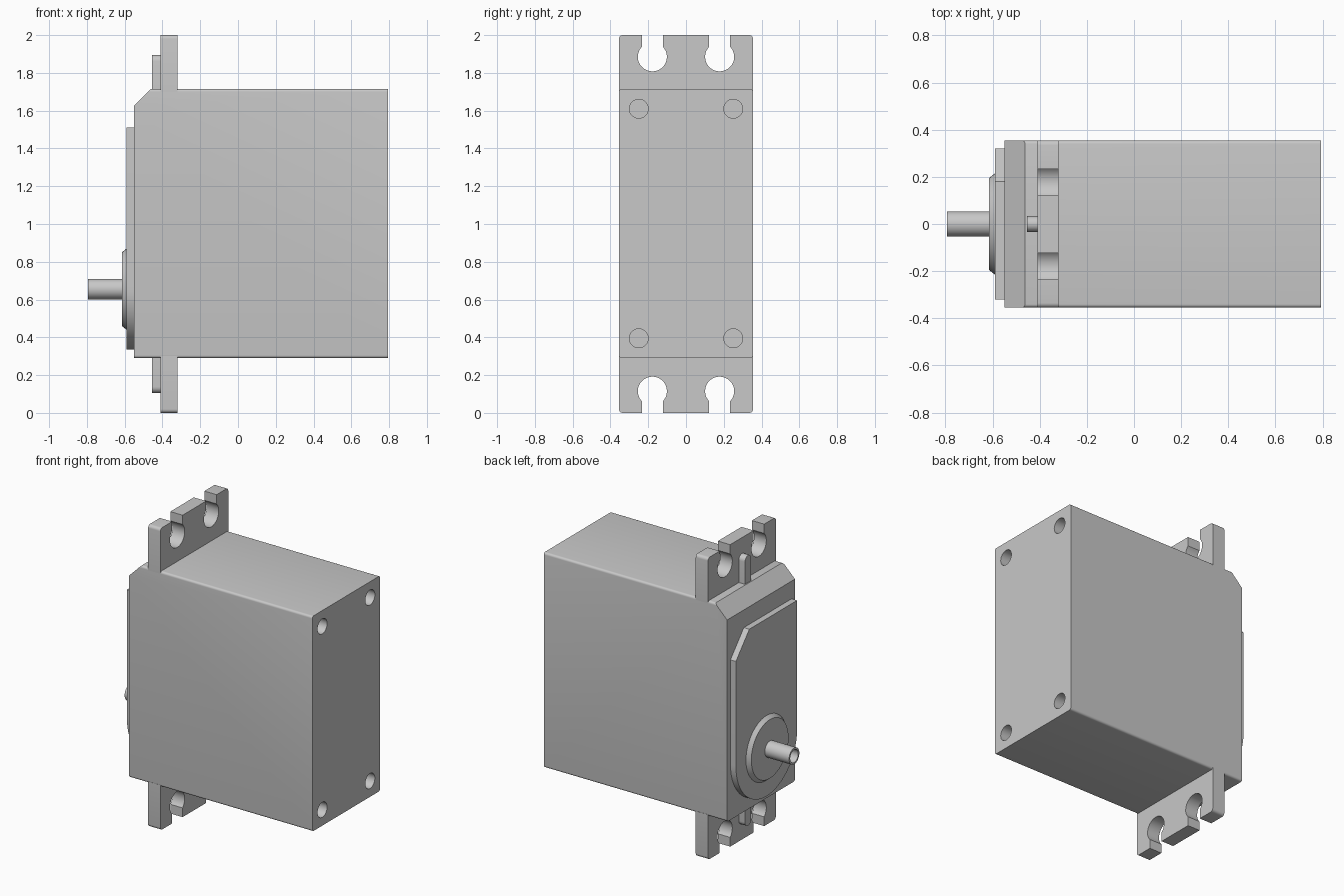
import bpy, bmesh
from math import sin, cos, acos, pi, radians
from mathutils import Matrix, Vector

cube = bpy.data.objects.get("Cube")
if cube:
    bpy.data.objects.remove(cube)

grey = bpy.data.materials.new("plain grey")
grey.use_nodes = True
colour = (0.58, 0.58, 0.58, 1)
grey.diffuse_color = colour
grey.node_tree.nodes["Principled BSDF"].inputs["Base Color"].default_value = colour


def finish(name, bm):
    """Turn a bmesh into a shaded object."""
    bmesh.ops.recalc_face_normals(bm, faces=bm.faces)
    mesh = bpy.data.meshes.new(name)
    bm.to_mesh(mesh)
    bm.free()
    obj = bpy.data.objects.new(name, mesh)
    bpy.context.collection.objects.link(obj)
    mesh.materials.append(grey)
    shade(obj)
    return obj


def shade(obj):
    bpy.ops.object.select_all(action="DESELECT")
    obj.select_set(True)
    bpy.context.view_layer.objects.active = obj
    bpy.ops.object.shade_smooth_by_angle(angle=radians(30))


def arc(cy, cz, r, start, end, n):
    return [(cy + r * cos(start + (end - start) * i / n),
             cz + r * sin(start + (end - start) * i / n)) for i in range(n + 1)]


def prism(profile, x0, x1):
    """Extrude a (y, z) outline along x."""
    bm = bmesh.new()
    face = bm.faces.new([bm.verts.new((x0, y, z)) for y, z in profile])
    out = bmesh.ops.extrude_face_region(bm, geom=[face], use_keep_orig=True)
    verts = [g for g in out["geom"] if isinstance(g, bmesh.types.BMVert)]
    bmesh.ops.translate(bm, verts=verts, vec=(x1 - x0, 0, 0))
    return bm


def lathe(name, profile, z, steps=48):
    """Spin (x, radius) points about an axis along x at height z."""
    bm = bmesh.new()
    verts = [bm.verts.new((x, 0, z + r)) for x, r in profile]
    edges = [bm.edges.new(pair) for pair in zip(verts, verts[1:])]
    bmesh.ops.spin(bm, geom=verts + edges, cent=(0, 0, z), axis=(1, 0, 0),
                   angle=2 * pi, steps=steps)
    bmesh.ops.remove_doubles(bm, verts=bm.verts, dist=0.0005)
    return finish(name, bm)


HALF, LOW, HIGH = 0.355, 0.29, 1.715
FRONT, BACK = -0.55, 0.793
AXIS = 0.655

# Case: rounded block with one sloped upper edge
r = 0.015
outline = []
corners = [(HALF - r, HIGH - r), (r - HALF, HIGH - r),
           (r - HALF, LOW + r), (HALF - r, LOW + r)]
for i, (y, z) in enumerate(corners):
    outline += arc(y, z, r, i * pi / 2, (i + 1) * pi / 2, 5)
bm = prism(outline, FRONT, BACK)
cut = bmesh.ops.bisect_plane(bm, geom=bm.verts[:] + bm.edges[:] + bm.faces[:],
                             plane_co=(FRONT, 0, 1.627),
                             plane_no=Vector((-1, 0, 1)), clear_outer=True)
rim = [g for g in cut["geom_cut"] if isinstance(g, bmesh.types.BMEdge)]
bmesh.ops.holes_fill(bm, edges=rim, sides=0)
case = finish("case", bm)

# Screw holes in the end face of the case
bm = bmesh.new()
for y in (-0.25, 0.25):
    for z in (0.395, 1.61):
        place = Matrix.Translation((BACK, y, z)) @ Matrix.Rotation(pi / 2, 4, "Y")
        bmesh.ops.create_cone(bm, cap_ends=True, segments=32, radius1=0.05,
                              radius2=0.05, depth=0.4, matrix=place)
cutter = finish("screw_hole_cutter", bm)
cutter.hide_render = True
mod = case.modifiers.new("screw holes", "BOOLEAN")
mod.operation = "DIFFERENCE"
mod.solver = "EXACT"
mod.object = cutter
bpy.context.view_layer.objects.active = case
bpy.ops.object.modifier_apply(modifier=mod.name)
bpy.data.objects.remove(cutter)
shade(case)

# Mounting lugs with keyhole slots, and their stiffening ribs
lug = [(-HALF, HIGH - r), (HALF, HIGH - r)] + arc(HALF - 0.02, 1.98, 0.02, 0, pi / 2, 5)
slot, hole = 0.055, 0.077
a = acos(slot / hole)
for y in (0.178, -0.178):
    lug += [(y + slot, 2)] + arc(y, 1.885, hole, a, -pi - a, 28) + [(y - slot, 2)]
lug += arc(0.02 - HALF, 1.98, 0.02, pi / 2, pi, 5)
rib = [(-0.033, HIGH - 0.06), (0.033, HIGH - 0.06)] + arc(0, 1.862, 0.033, 0, pi, 12)
for side in ("upper", "lower"):
    def flip(points):
        return points if side == "upper" else [(y, 2 - z) for y, z in points]
    finish(side + "_mounting_lug", prism(flip(lug), -0.41, -0.32))
    finish(side + "_rib", prism(flip(rib), -0.455, -0.40))

# Raised cover plate: round below, one clipped corner above
cover = arc(0, AXIS, 0.32, pi, 2 * pi, 36)
cover += [(0.32, 1.35), (0.18, 1.51), (-0.32, 1.51)]
finish("cover_plate", prism(cover, -0.59, FRONT + 0.01))

# Output boss and hollow shaft
lathe("output_boss", [(-0.58, 0), (-0.58, 0.215), (-0.59, 0.215),
                      (-0.615, 0.195), (-0.615, 0)], AXIS)
lathe("output_shaft", [(-0.60, 0), (-0.60, 0.054), (-0.793, 0.054),
                       (-0.793, 0.042), (-0.66, 0.042), (-0.66, 0)], AXIS, 32)
